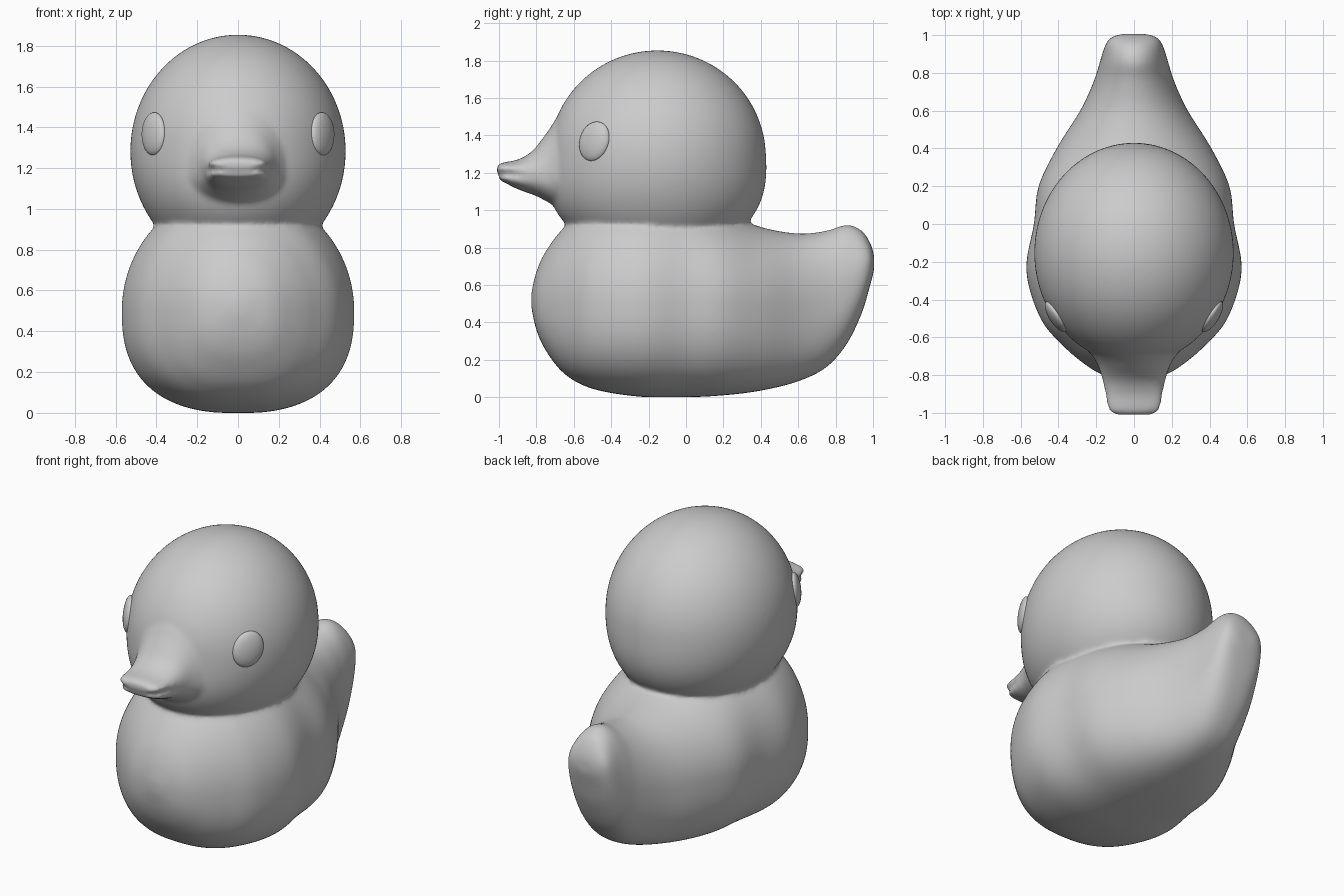
import bpy, bmesh, math
from mathutils import Matrix, Vector

if "Cube" in bpy.data.objects:
    bpy.data.objects.remove(bpy.data.objects["Cube"])


def catmull(rows, steps):
    """Smoothly interpolate the rows of section values."""
    out = []
    for i in range(len(rows) - 1):
        p0, p1 = rows[max(i - 1, 0)], rows[i]
        p2, p3 = rows[i + 1], rows[min(i + 2, len(rows) - 1)]
        for k in range(steps):
            t = k / steps
            out.append([0.5 * (2 * b + (c - a) * t + (2 * a - 5 * b + 4 * c - d) * t * t
                               + (3 * b - a - 3 * c + d) * t ** 3)
                        for a, b, c, d in zip(p0, p1, p2, p3)])
    out.append(list(rows[-1]))
    return out


def loft(bm, rows, low=2.0, steps=6, n=96):
    """Skin oval sections (y, half width, top, bottom, widest height) along y.
    low is the squareness of the lower half."""
    rings = []
    for y, w, top, bot, mid in catmull(rows, steps):
        ring = []
        for k in range(n):
            a = 2 * math.pi * k / n
            c, s = math.cos(a), math.sin(a)
            if s < 0:
                c = math.copysign(abs(c) ** (2 / low), c)
                s = -abs(s) ** (2 / low)
            z = mid + s * ((top - mid) if s > 0 else (mid - bot))
            ring.append(bm.verts.new((w * c, y, max(z, 0))))
        rings.append(ring)
    faces = []
    for r, q in zip(rings, rings[1:]):
        for k in range(n):
            j = (k + 1) % n
            faces.append(bm.faces.new((r[k], r[j], q[j], q[k])))
    faces += [bm.faces.new(rings[0][::-1]), bm.faces.new(rings[-1])]
    bmesh.ops.recalc_face_normals(bm, faces=faces)


def finish(bm, name):
    me = bpy.data.meshes.new(name)
    bm.to_mesh(me)
    bm.free()
    for p in me.polygons:
        p.use_smooth = True
    ob = bpy.data.objects.new(name, me)
    bpy.context.collection.objects.link(ob)
    return ob


bm = bmesh.new()

# Body with raised tail
loft(bm, [
    (-0.827, 0.04, 0.56, 0.48, 0.52),
    (-0.80, 0.16, 0.67, 0.36, 0.51),
    (-0.75, 0.25, 0.78, 0.25, 0.50),
    (-0.65, 0.37, 0.91, 0.125, 0.50),
    (-0.50, 0.495, 1.03, 0.045, 0.50),
    (-0.25, 0.57, 1.09, 0.003, 0.50),
    (0.0, 0.53, 1.07, 0.0, 0.51),
    (0.2, 0.505, 0.99, 0.01, 0.51),
    (0.4, 0.41, 0.91, 0.035, 0.50),
    (0.6, 0.285, 0.875, 0.085, 0.50),
    (0.75, 0.215, 0.89, 0.16, 0.52),
    (0.86, 0.18, 0.922, 0.285, 0.58),
    (0.94, 0.155, 0.89, 0.45, 0.67),
    (0.985, 0.125, 0.825, 0.60, 0.72),
    (1.006, 0.07, 0.76, 0.68, 0.72)], low=2.5)

# Upper and lower bill
loft(bm, [
    (-1.011, 0.095, 1.234, 1.198, 1.216),
    (-0.985, 0.135, 1.254, 1.192, 1.222),
    (-0.90, 0.152, 1.270, 1.17, 1.215),
    (-0.82, 0.168, 1.318, 1.10, 1.20),
    (-0.74, 0.195, 1.42, 1.05, 1.19),
    (-0.67, 0.24, 1.51, 1.00, 1.18),
    (-0.55, 0.30, 1.52, 1.00, 1.18)])
loft(bm, [
    (-0.999, 0.095, 1.186, 1.160, 1.175),
    (-0.975, 0.13, 1.190, 1.150, 1.172),
    (-0.90, 0.15, 1.20, 1.112, 1.17),
    (-0.80, 0.17, 1.20, 1.075, 1.17),
    (-0.70, 0.21, 1.20, 1.025, 1.16),
    (-0.60, 0.25, 1.20, 1.00, 1.15)])

# Head: sphere, fuller front to back near the neck
head = bmesh.ops.create_uvsphere(bm, u_segments=96, v_segments=64, radius=1)["verts"]
for v in head:
    x, y, z = v.co
    z = 1.283 + 0.571 * z
    t = min(max((1.33 - z) / 0.38, 0), 1)
    t = t * t * (3 - 2 * t)
    fuller = 1 + (0.085 if y < 0 else 0.055) * t
    v.co = (0.528 * x, -0.153 + 0.58 * y * fuller, z)

# Fuse into one soft skin
duck = finish(bm, "duck_body")
rm = duck.modifiers.new("fuse", "REMESH")
rm.mode = "VOXEL"
rm.voxel_size = 0.012
rm.use_smooth_shade = True
sm = duck.modifiers.new("soften", "SMOOTH")
sm.factor = 0.5
sm.iterations = 14

# Eyes: flattened ovals lying on the head, leaning back at the top
for side, name in ((1, "eye_right"), (-1, "eye_left")):
    bm = bmesh.new()
    bmesh.ops.create_uvsphere(bm, u_segments=32, v_segments=20, radius=1)
    out = Vector((0.83, -0.55, 0.10)).normalized()
    up = Vector((0, 0, 1))
    along = up.cross(out).normalized()
    up = out.cross(along)
    basis = Matrix((out, along, up)).transposed()
    tilt = Matrix.Rotation(-0.38, 3, "X")
    for v in bm.verts:
        p = Vector((v.co.x * 0.035, v.co.y * 0.092, v.co.z * 0.108))
        p = basis @ (tilt @ p) + Vector((0.413, -0.49, 1.368))
        v.co = (side * p.x, p.y, p.z)
    bmesh.ops.recalc_face_normals(bm, faces=bm.faces)
    finish(bm, name)
